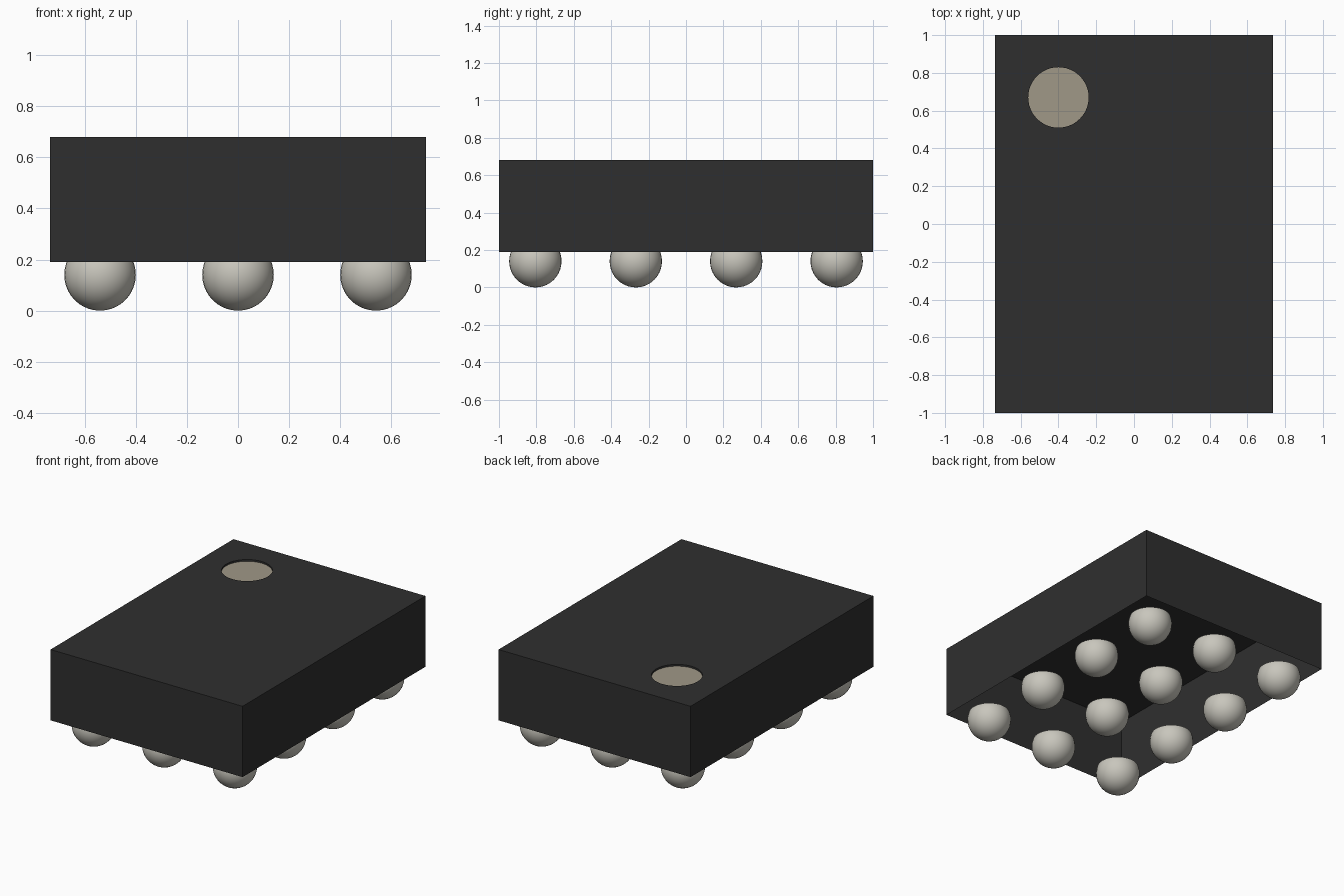
import bpy
import bmesh
from mathutils import Matrix, Vector

cube = bpy.data.objects.get("Cube")
if cube:
    bpy.data.objects.remove(cube, do_unlink=True)

HALF_X, HALF_Y = 0.735, 1.0
BOTTOM, TOP = 0.19, 0.68
BALL_R = 0.14
MARK = Vector((-0.4, 0.67, TOP))
MARK_R, MARK_DEPTH = 0.16, 0.012


def material(name, rgb):
    mat = bpy.data.materials.new(name)
    mat.use_nodes = True
    colour = (*rgb, 1.0)
    mat.diffuse_color = colour
    mat.node_tree.nodes["Principled BSDF"].inputs["Base Color"].default_value = colour
    return mat


def add_object(name, bm, mat, smooth=False):
    mesh = bpy.data.meshes.new(name)
    for face in bm.faces:
        face.smooth = smooth
    bm.to_mesh(mesh)
    bm.free()
    mesh.materials.append(mat)
    obj = bpy.data.objects.new(name, mesh)
    bpy.context.collection.objects.link(obj)
    return obj


def extrude_down(bm, edges, depth):
    result = bmesh.ops.extrude_edge_only(bm, edges=edges)["geom"]
    verts = [g for g in result if isinstance(g, bmesh.types.BMVert)]
    bmesh.ops.translate(bm, verts=verts, vec=(0, 0, -depth))


charcoal = material("charcoal_plastic", (0.028, 0.028, 0.028))
beige = material("beige_paint", (0.35, 0.315, 0.245))
silver = material("solder_silver", (0.58, 0.565, 0.505))

# Package shell: top with a round recess, four walls, open underneath
bm = bmesh.new()
corners = [bm.verts.new((x * HALF_X, y * HALF_Y, TOP))
           for x, y in ((-1, -1), (1, -1), (1, 1), (-1, 1))]
outline = [bm.edges.new((corners[i], corners[i - 1])) for i in range(4)]
ring = bmesh.ops.create_circle(bm, segments=48, radius=MARK_R,
                               matrix=Matrix.Translation(MARK))["verts"]
rim = list({e for v in ring for e in v.link_edges})
bmesh.ops.triangle_fill(bm, use_beauty=True, edges=outline + rim, normal=(0, 0, 1))
extrude_down(bm, outline, TOP - BOTTOM)
extrude_down(bm, rim, MARK_DEPTH)
bmesh.ops.recalc_face_normals(bm, faces=bm.faces)
if sum(f.normal.z * f.calc_area() for f in bm.faces) < 0:
    bmesh.ops.reverse_faces(bm, faces=bm.faces)
add_object("package_body", bm, charcoal)

# Orientation marker lying in the recess
bm = bmesh.new()
bmesh.ops.create_circle(bm, cap_ends=True, segments=48, radius=MARK_R,
                        matrix=Matrix.Translation(MARK - Vector((0, 0, MARK_DEPTH))))
add_object("corner_marker", bm, beige)

# Solder balls, cut off level with the underside
bm = bmesh.new()
bmesh.ops.create_uvsphere(bm, u_segments=32, v_segments=20, radius=BALL_R,
                          matrix=Matrix.Translation((0, 0, BALL_R)))
bmesh.ops.bisect_plane(bm, geom=bm.verts[:] + bm.edges[:] + bm.faces[:],
                       plane_co=(0, 0, BOTTOM), plane_no=(0, 0, 1), clear_outer=True)
first = add_object("solder_ball", bm, silver, smooth=True)
for col in range(3):
    for row in range(4):
        ball = first if col == row == 0 else first.copy()
        ball.location = ((col - 1) * 0.54, (row - 1.5) * 0.537, 0)
        if ball is not first:
            bpy.context.collection.objects.link(ball)
